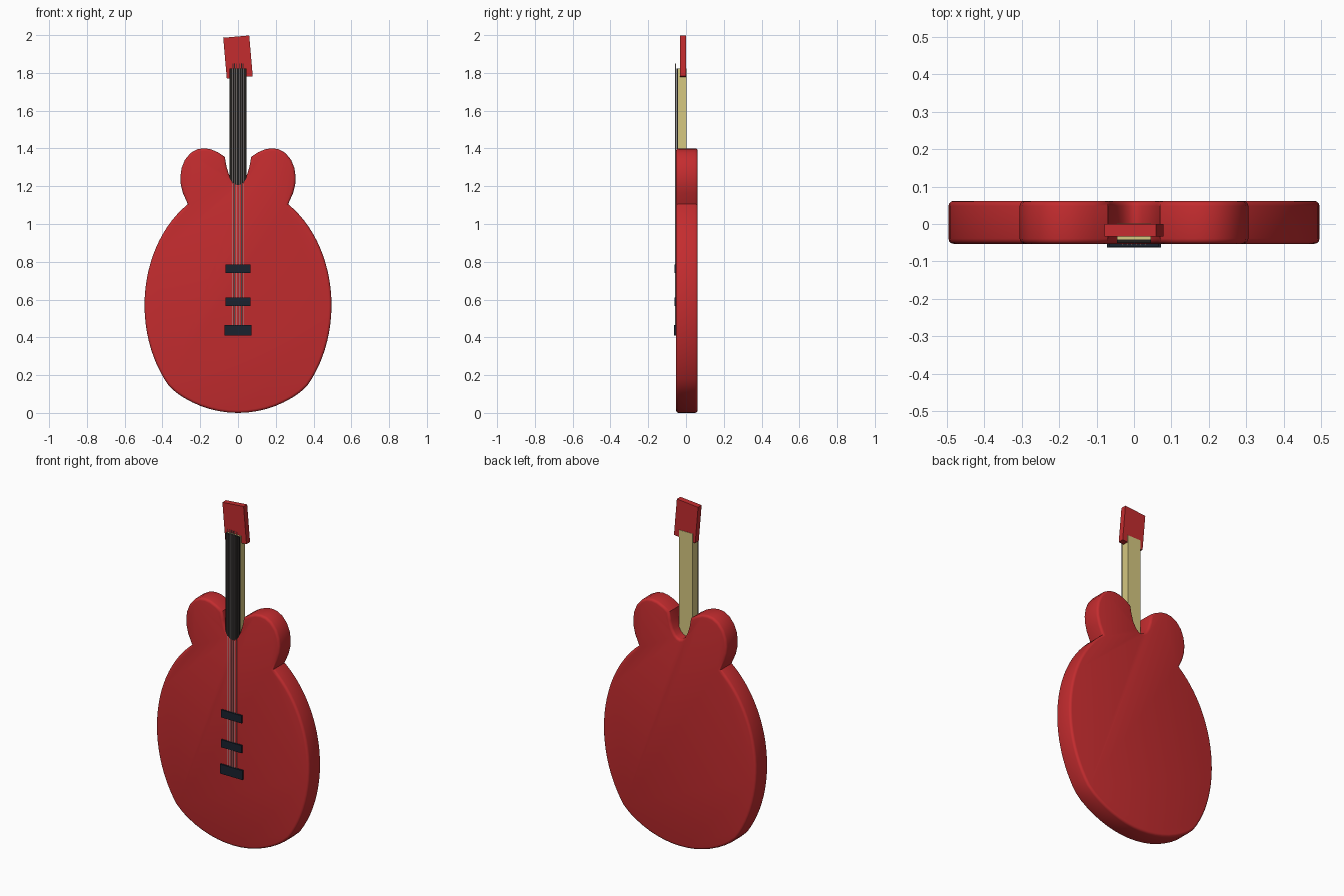
import bpy, bmesh, math
from mathutils import Matrix

if "Cube" in bpy.data.objects:
    bpy.data.objects.remove(bpy.data.objects["Cube"])


def material(name, rgb):
    m = bpy.data.materials.new(name)
    m.diffuse_color = (*rgb, 1)
    m.use_nodes = True
    m.node_tree.nodes["Principled BSDF"].inputs["Base Color"].default_value = m.diffuse_color
    return m


RED = material("red_lacquer", (0.55, 0.025, 0.028))
CREAM = material("pale_wood", (0.67, 0.58, 0.22))
BLACK = material("dark_wood", (0.015, 0.013, 0.012))
NAVY = material("dark_plastic", (0.01, 0.016, 0.028))
STEEL = material("string_steel", (0.42, 0.38, 0.38))


def add(name, bm, mat):
    bmesh.ops.recalc_face_normals(bm, faces=bm.faces)
    me = bpy.data.meshes.new(name)
    bm.to_mesh(me)
    bm.free()
    me.materials.append(mat)
    ob = bpy.data.objects.new(name, me)
    bpy.context.collection.objects.link(ob)
    return ob


def box(name, x, y, z, mat, tilt=0):
    """Box from (min, max) ranges, optionally tilted about the y axis."""
    bm = bmesh.new()
    lo, hi = zip(x, y, z)
    size = [b - a for a, b in zip(lo, hi)]
    mid = [(a + b) / 2 for a, b in zip(lo, hi)]
    mat4 = (Matrix.Translation(mid) @ Matrix.Rotation(tilt, 4, 'Y')
            @ Matrix.Diagonal((*size, 1)))
    bmesh.ops.create_cube(bm, size=1, matrix=mat4)
    return add(name, bm, mat)


# Body outline, right half from bottom centre to neck notch
half = []
a0 = math.asin(0.367 / 0.551)
for i in range(8):                       # shallow bottom arc
    a = a0 * i / 8
    half.append((0.551 * math.sin(a), 0.551 - 0.551 * math.cos(a)))
t0, t1 = math.asin(-0.425 / 0.634), math.asin(0.535 / 0.634)
for i in range(25):                      # large oval side
    t = t0 + (t1 - t0) * i / 24
    half.append((0.495 * math.cos(t), 0.57 + 0.634 * math.sin(t)))
half += [(0.292, 1.165), (0.303, 1.21), (0.305, 1.25), (0.299, 1.295),
         (0.281, 1.34), (0.25, 1.377), (0.215, 1.396), (0.18, 1.401),
         (0.145, 1.396), (0.105, 1.379), (0.07, 1.355),     # horn
         (0.061, 1.305), (0.048, 1.262), (0.03, 1.231),
         (0.013, 1.217), (0, 1.213)]                        # notch
outline = half + [(-x, z) for x, z in reversed(half[1:-1])]

# Body slab with rounded rims
bm = bmesh.new()
front = bm.faces.new([bm.verts.new((x, -0.053, z)) for x, z in outline])
ext = bmesh.ops.extrude_face_region(bm, geom=[front], use_keep_orig=True)
verts = [g for g in ext["geom"] if isinstance(g, bmesh.types.BMVert)]
bmesh.ops.translate(bm, verts=verts, vec=(0, 0.115, 0))
bmesh.ops.recalc_face_normals(bm, faces=bm.faces)
rim = [e for e in bm.edges
       if abs(e.verts[0].co.y - e.verts[1].co.y) < 1e-5]
bmesh.ops.bevel(bm, geom=rim, offset=0.014, segments=3, profile=0.5,
                affect='EDGES', clamp_overlap=True)
body = add("body", bm, RED)
bpy.context.view_layer.objects.active = body
body.select_set(True)
bpy.ops.object.shade_smooth_by_angle(angle=math.radians(35))

# Neck, fretboard and tilted headstock
box("neck", (-0.045, 0.045), (-0.042, 0.002), (1.17, 1.822), CREAM)
box("fretboard", (-0.045, 0.045), (-0.051, -0.042), (1.17, 1.822), BLACK)
box("headstock", (-0.069, 0.069), (-0.033, 0.0), (1.776, 1.9925), RED,
    tilt=-math.radians(5))

# Pickups and bridge
box("upper_pickup", (-0.066, 0.066), (-0.062, -0.045), (0.74, 0.785), NAVY)
box("lower_pickup", (-0.066, 0.066), (-0.062, -0.045), (0.565, 0.61), NAVY)
box("bridge", (-0.072, 0.072), (-0.063, -0.045), (0.41, 0.465), NAVY)

# Six strings
for i in range(6):
    bm = bmesh.new()
    pos = Matrix.Translation((-0.03 + 0.012 * i, -0.0555, 1.145))
    bmesh.ops.create_cone(bm, cap_ends=True, segments=8, radius1=0.002,
                          radius2=0.002, depth=1.41, matrix=pos)
    add(f"string_{i + 1}", bm, STEEL)
